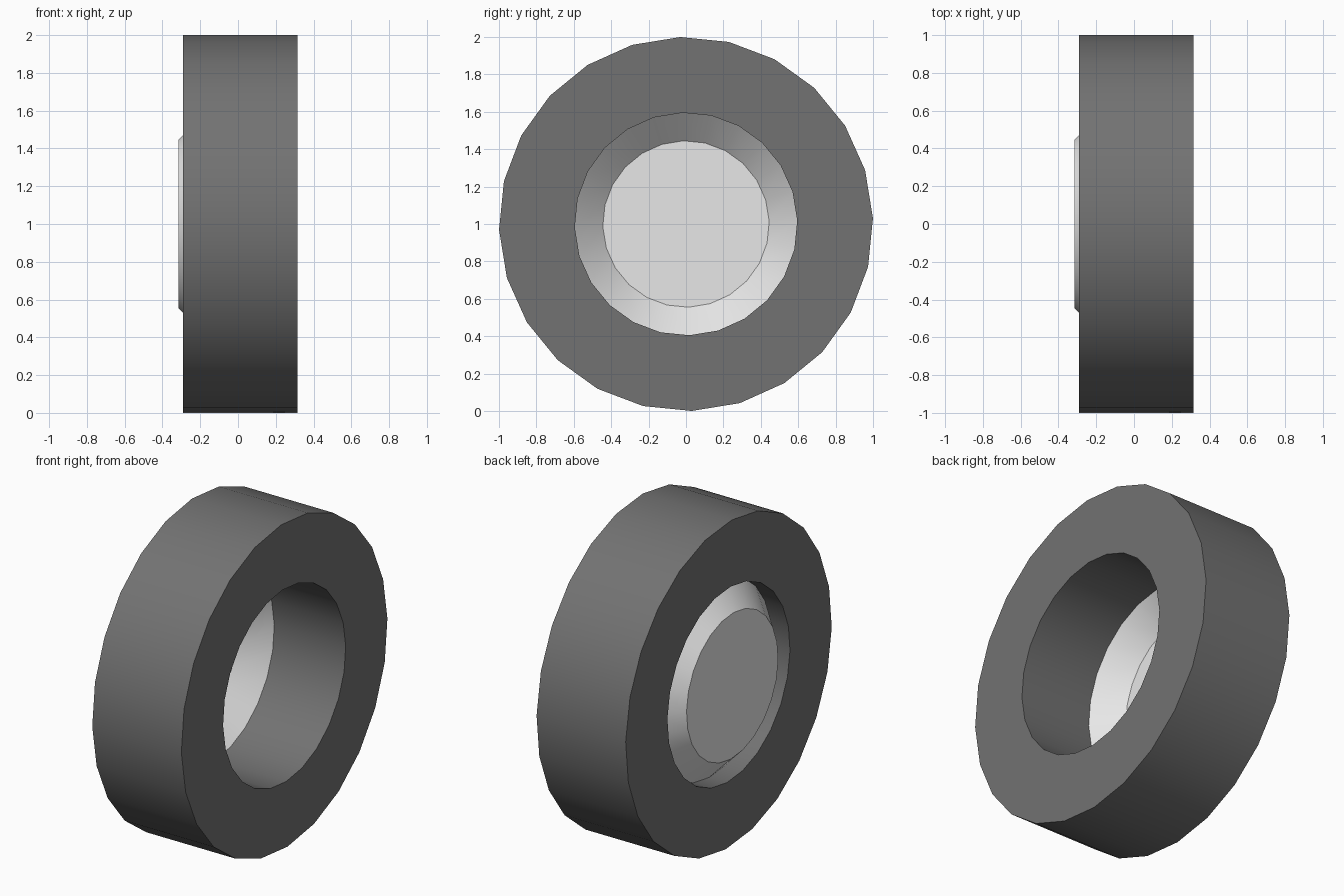
import bpy, bmesh, math

if "Cube" in bpy.data.objects:
    bpy.data.objects.remove(bpy.data.objects["Cube"])

SIDES = 24
OFFSET = math.radians(1.75)


def material(name, value):
    m = bpy.data.materials.new(name)
    m.diffuse_color = (value, value, value, 1)
    m.use_nodes = True
    m.node_tree.nodes["Principled BSDF"].inputs["Base Color"].default_value = m.diffuse_color
    return m


def lathe(name, profile, mat, closed=False, cap=False):
    """Spin (x, radius) points around the wheel axle."""
    bm = bmesh.new()
    rings = []
    for x, r in profile:
        rings.append([bm.verts.new((x, r * math.cos(OFFSET + i * math.tau / SIDES),
                                    1 + r * math.sin(OFFSET + i * math.tau / SIDES)))
                      for i in range(SIDES)])
    pairs = list(zip(rings, rings[1:]))
    if closed:
        pairs.append((rings[-1], rings[0]))
    for a, b in pairs:
        for i in range(SIDES):
            j = (i + 1) % SIDES
            bm.faces.new((a[i], b[i], b[j], a[j]))
    if cap:
        bm.faces.new(rings[0])
    bmesh.ops.recalc_face_normals(bm, faces=bm.faces)
    # an open shell should face outward, towards -x
    if cap:
        bm.faces.ensure_lookup_table()
        if bm.faces[-1].normal.x > 0:
            bmesh.ops.reverse_faces(bm, faces=bm.faces)
    mesh = bpy.data.meshes.new(name)
    bm.to_mesh(mesh)
    bm.free()
    mesh.materials.append(mat)
    obj = bpy.data.objects.new(name, mesh)
    bpy.context.collection.objects.link(obj)
    bpy.ops.object.select_all(action='DESELECT')
    obj.select_set(True)
    bpy.context.view_layer.objects.active = obj
    bpy.ops.object.shade_smooth_by_angle(angle=math.radians(30))
    return obj


# Tyre: thick ring with a square section
lathe("tyre", [(-0.29, 0.595), (-0.29, 1.0), (0.315, 1.0), (0.315, 0.595)],
      material("dark rubber", 0.17), closed=True)

# Hub cap: thin dished plate sitting in the tyre's hole
lathe("hub_cap", [(-0.315, 0.445), (-0.17, 0.595)],
      material("light metal", 0.8), cap=True)
